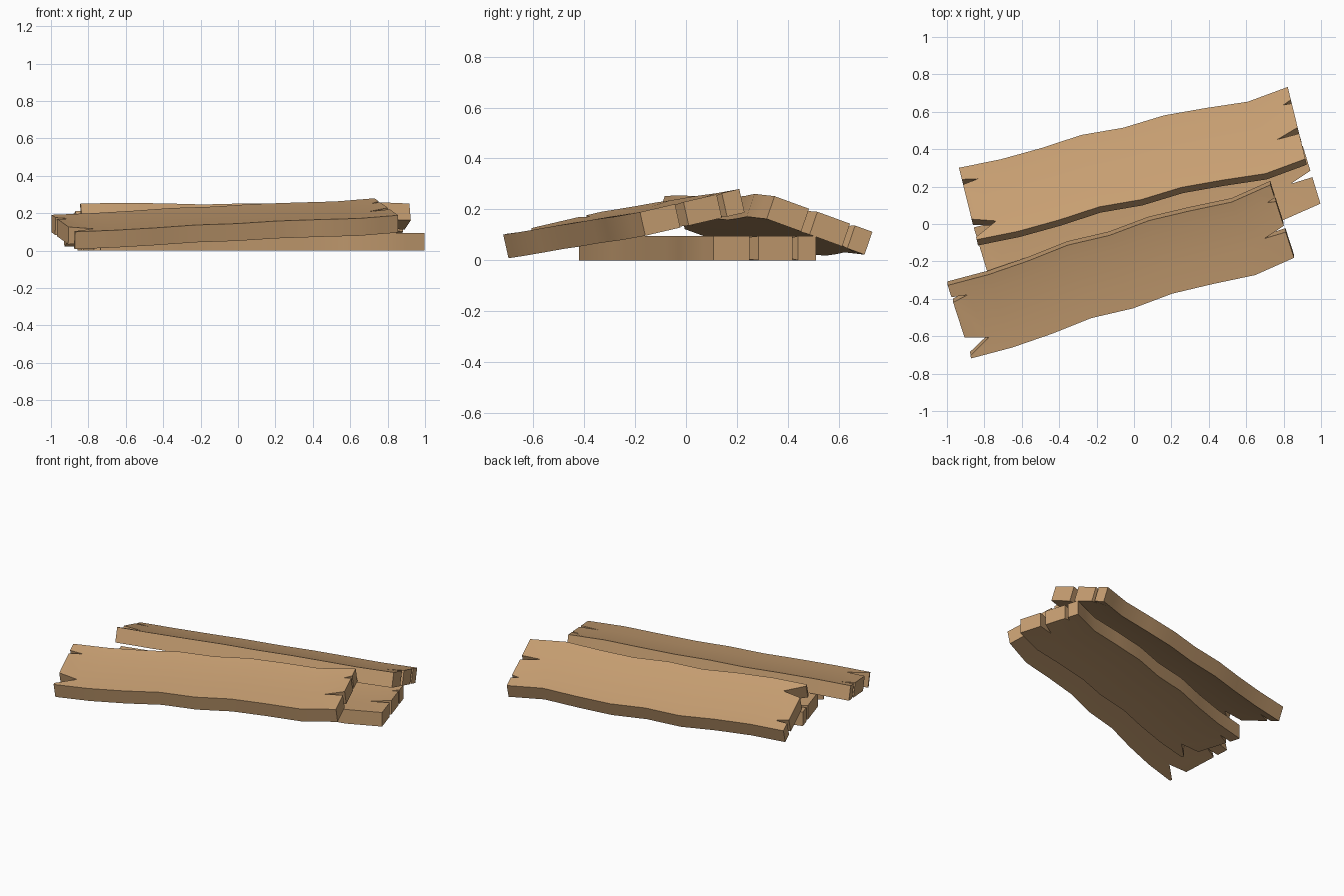
import bpy, bmesh
from math import radians
from mathutils import Matrix, Vector

if "Cube" in bpy.data.objects:
    bpy.data.objects.remove(bpy.data.objects["Cube"])

LENGTH, WIDTH, THICK = 1.81, 0.42, 0.095
GROOVE = 0.007
# sideways wobble of the grain at nine even stations
WAVE = [0, -.010, -.003, .015, -.002, .011, -.005, -.027, 0]

# lengthwise grain lines, measured across from the far edge
# each: left split (depth, apex, near, far), middle position, right split
ROWS = [
    ((.10, 0, 0, 0), 0, (.10, 0, 0, 0)),
    ((.085, .080, .068, .098), .085, (.045, .085, .074, .096)),
    ((.125, .335, .300, .405), .275, (.12, .258, .236, .272)),
    ((.10, WIDTH, WIDTH, WIDTH), WIDTH, (.10, WIDTH, WIDTH, WIDTH)),
]


def wobble(x):
    t = min(max(x / LENGTH * 8, 0), 7.9999)
    i = int(t)
    return WAVE[i] + (WAVE[i + 1] - WAVE[i]) * (t - i)


def row_points(r, side):
    """Points along a grain line; side 2 / 3 picks the lip of the end splits."""
    left, mid, right = ROWS[r]
    pts = [(0, left[side]), (left[0], left[1])]
    for i in range(1, 8):
        f = i / 8
        base = left[1] * (1 - f) + right[1] * f
        pts.append((LENGTH * f, (base + mid) / 2))
    pts += [(LENGTH - right[0], right[1]), (LENGTH, right[side])]
    dip = GROOVE if r in (1, 2) else 0
    return [Vector((x - LENGTH / 2, WIDTH / 2 - y + wobble(x),
                    THICK / 2 - (dip if 0 < k < len(pts) - 1 else 0)))
            for k, (x, y) in enumerate(pts)]


def plank_mesh():
    bm = bmesh.new()
    # three strips of boards joined between the end splits
    for s in range(3):
        a = [bm.verts.new(p) for p in row_points(s, 3)]
        b = [bm.verts.new(p) for p in row_points(s + 1, 2)]
        for i in range(len(a) - 1):
            bm.faces.new((a[i], b[i], b[i + 1], a[i + 1]))
    bmesh.ops.remove_doubles(bm, verts=bm.verts[:], dist=1e-4)
    # thickness, with the grooves mirrored underneath
    bottom = bmesh.ops.duplicate(bm, geom=bm.faces[:])
    rim = [e for e in bm.edges if e.is_boundary]
    pairs = bottom["vert_map"]
    top_verts = {v for v in bm.verts}
    new_verts = [g for g in bottom["geom"] if isinstance(g, bmesh.types.BMVert)]
    new_set = set(new_verts)
    for v in new_verts:
        v.co.z = -v.co.z
    for e in rim:
        u, v = e.verts
        if u not in new_set:
            bm.faces.new((u, v, pairs[v], pairs[u]))
    bmesh.ops.recalc_face_normals(bm, faces=bm.faces[:])
    me = bpy.data.meshes.new("plank")
    bm.to_mesh(me)
    bm.free()
    return me


wood = bpy.data.materials.new("wood")
wood.diffuse_color = (.58, .35, .17, 1)
wood.use_nodes = True
wood.node_tree.nodes["Principled BSDF"].inputs["Base Color"].default_value = wood.diffuse_color

# name, centre, heading, pitch, tilt
PLANKS = [
    ("bottom_plank", (.07, .045, THICK / 2), 17, 0, 0),
    ("back_leaning_plank", (-.006, .309, .137), 13.8, 0, -19.5),
    ("front_leaning_plank", (-.071, -.244, .144), 17.3, -2.8, 12.5),
]
for name, centre, heading, pitch, tilt in PLANKS:
    me = plank_mesh()
    me.name = name
    me.materials.append(wood)
    ob = bpy.data.objects.new(name, me)
    bpy.context.collection.objects.link(ob)
    ob.matrix_world = (Matrix.Translation(centre)
                       @ Matrix.Rotation(radians(heading), 4, 'Z')
                       @ Matrix.Rotation(radians(pitch), 4, 'Y')
                       @ Matrix.Rotation(radians(tilt), 4, 'X'))
    bpy.ops.object.select_all(action='DESELECT')
    ob.select_set(True)
    bpy.context.view_layer.objects.active = ob
    bpy.ops.object.shade_smooth_by_angle(angle=radians(30))
